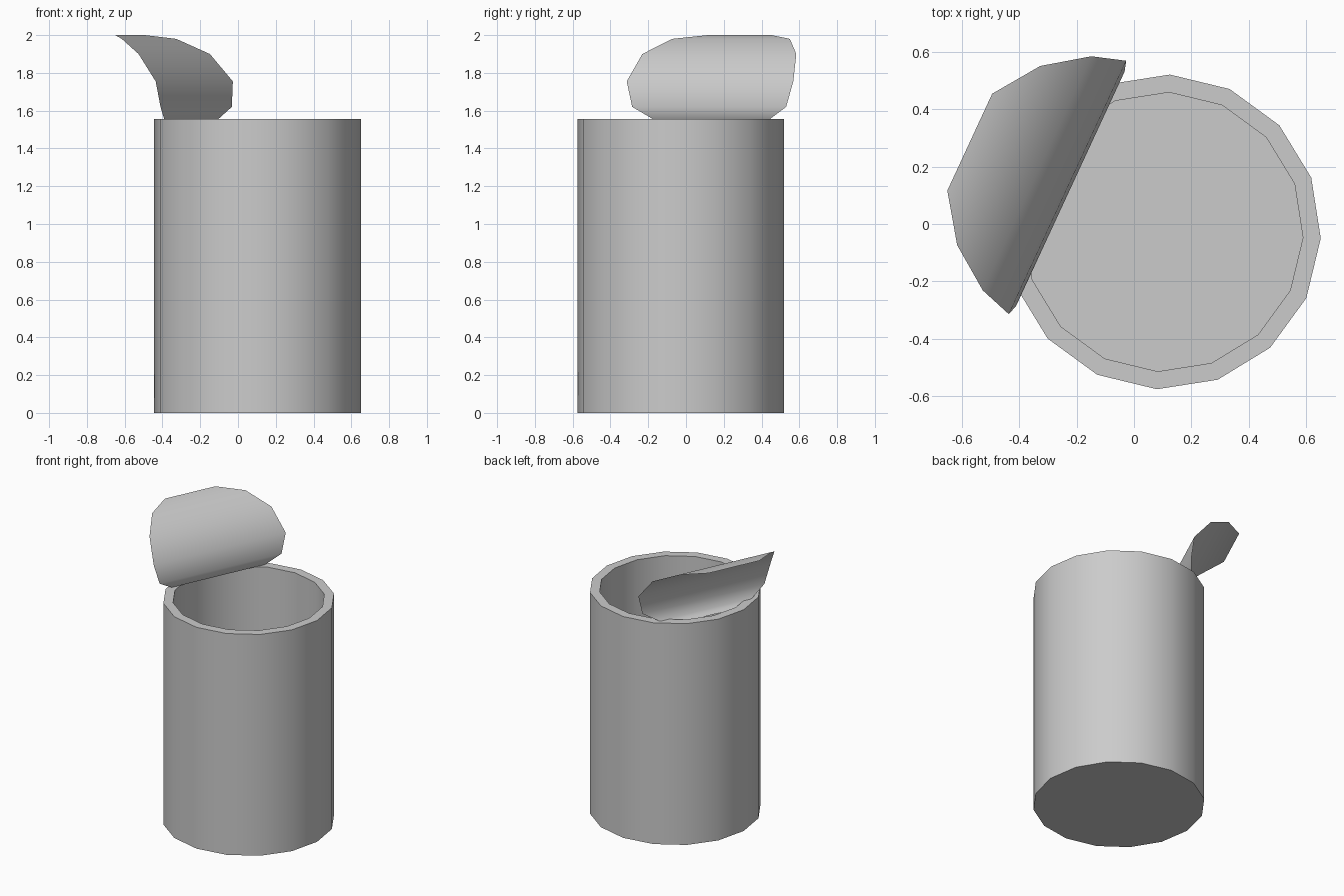
import bpy, math
from mathutils import Vector

if "Cube" in bpy.data.objects:
    bpy.data.objects.remove(bpy.data.objects["Cube"])

N = 16
CENTER = Vector((0.1025, -0.0275, 0))
TURN = math.radians(-2.35)
R_OUT, R_IN, HEIGHT, FLOOR = 0.548, 0.486, 1.555, 0.06


def make_object(name, verts, faces, angle):
    mesh = bpy.data.meshes.new(name)
    mesh.from_pydata(verts, [], faces)
    mesh.update()
    ob = bpy.data.objects.new(name, mesh)
    bpy.context.collection.objects.link(ob)
    bpy.ops.object.select_all(action='DESELECT')
    ob.select_set(True)
    bpy.context.view_layer.objects.active = ob
    bpy.ops.object.shade_smooth_by_angle(angle=math.radians(angle))
    return ob


def ring(r, z):
    return [CENTER + Vector((r * math.cos(TURN + i * math.tau / N),
                             r * math.sin(TURN + i * math.tau / N), z)) for i in range(N)]


# Can body: outer wall, rim, inner wall and floor from stacked rings
profile = [(R_OUT, 0), (R_OUT, HEIGHT), (R_IN, HEIGHT), (R_IN, FLOOR)]
verts = [v for r, z in profile for v in ring(r, z)]
faces = [list(range(N))[::-1], list(range(3 * N, 4 * N))]
for k in range(3):
    for i in range(N):
        j = (i + 1) % N
        faces.append([k * N + i, k * N + j, (k + 1) * N + j, (k + 1) * N + i])
make_object("can_body", verts, faces, 40)

# Peeled lid: curled sheet, rows of (outward distance, height) with the chords of a 16-gon
a = TURN + 7 * math.tau / N
out = Vector((math.cos(a), math.sin(a), 0))
side = Vector((math.sin(a), -math.cos(a), 0))
curl = [(0.44, 1.538), (0.385, 1.557), (0.357, 1.62), (0.368, 1.755),
        (0.485, 1.90), (0.632, 1.98), (0.743, 2.0)]
verts, faces = [], []
for k, (s, z) in enumerate(curl):
    half = R_IN * math.sin((k + 1) * math.tau / N)
    for sign in (-1, 1):
        verts.append(CENTER + out * s + side * half * sign + Vector((0, 0, z)))
    if k:
        faces.append([2 * k - 2, 2 * k - 1, 2 * k + 1, 2 * k])
make_object("peeled_lid", verts, faces, 80)
